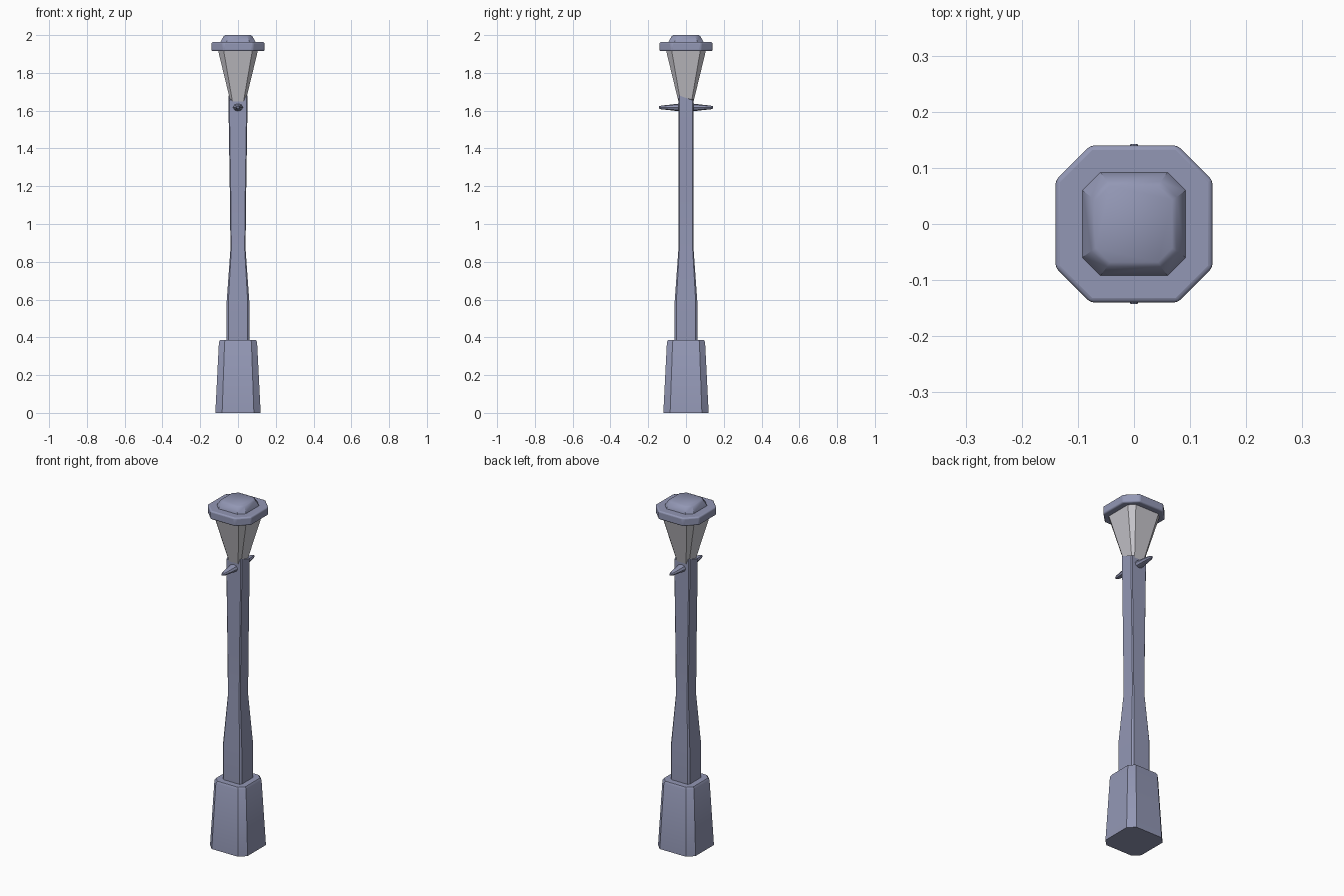
import bpy, bmesh, math

if "Cube" in bpy.data.objects:
    bpy.data.objects.remove(bpy.data.objects["Cube"])


def material(name, rgb):
    m = bpy.data.materials.new(name)
    m.diffuse_color = (*rgb, 1)
    m.use_nodes = True
    m.node_tree.nodes["Principled BSDF"].inputs["Base Color"].default_value = m.diffuse_color
    return m


BLUE = material("blue grey metal", (0.29, 0.31, 0.46))
GLASS = material("pale grey glass", (0.58, 0.57, 0.61))


def octagon(hx, hy, cut, z):
    """Rectangle with its four corners cut off, as a ring of eight points."""
    a, b = hx - cut, hy - cut
    return [(hx, -b, z), (hx, b, z), (a, hy, z), (-a, hy, z),
            (-hx, b, z), (-hx, -b, z), (-a, -hy, z), (a, -hy, z)]


def loft(name, rings, mat, bevel=0.0):
    """Skin a stack of equal rings and close both ends."""
    bm = bmesh.new()
    rows = [[bm.verts.new(p) for p in ring] for ring in rings]
    n = len(rows[0])
    for lo, hi in zip(rows, rows[1:]):
        for i in range(n):
            j = (i + 1) % n
            bm.faces.new((lo[i], lo[j], hi[j], hi[i]))
    bm.faces.new(rows[0][::-1])
    bm.faces.new(rows[-1])
    bmesh.ops.recalc_face_normals(bm, faces=bm.faces)
    mesh = bpy.data.meshes.new(name)
    bm.to_mesh(mesh)
    bm.free()
    mesh.materials.append(mat)
    ob = bpy.data.objects.new(name, mesh)
    bpy.context.collection.objects.link(ob)
    if bevel:
        mod = ob.modifiers.new("soft edges", 'BEVEL')
        mod.width = bevel
        mod.segments = 3
        mod.limit_method = 'ANGLE'
        mod.angle_limit = math.radians(30)
    for o in bpy.context.selected_objects:
        o.select_set(False)
    bpy.context.view_layer.objects.active = ob
    ob.select_set(True)
    bpy.ops.object.shade_smooth_by_angle(angle=math.radians(35))
    return ob


# heavy tapered foot
loft("base", [octagon(0.12, 0.12, 0.036, 0),
              octagon(0.101, 0.101, 0.03, 0.375),
              octagon(0.094, 0.094, 0.028, 0.387)], BLUE)

# slim post with a thicker lower part
post = [octagon(0.06, 0.06, 0.009, 0.36), octagon(0.06, 0.06, 0.009, 0.59),
        octagon(0.04, 0.04, 0.005, 0.87), octagon(0.043, 0.04, 0.005, 1.15),
        octagon(0.05, 0.04, 0.005, 1.60)]
# slanted top edge around the lantern
post.append([(x, y, 1.68 if x * y < 0 else 1.655)
             for x, y, _ in octagon(0.05, 0.04, 0.005, 0)])
loft("post", post, BLUE)

# tapering ladder bar, front to back
bar_half = [(0.0, 0.030, 0.024), (0.04, 0.026, 0.020), (0.09, 0.019, 0.014),
            (0.130, 0.012, 0.010), (0.143, 0.006, 0.006)]
stations = [(-y, w, h) for y, w, h in bar_half[:0:-1]] + bar_half
loft("cross_bar", [[(w * math.cos(k * math.tau / 8), y,
                     1.617 + h * math.sin(k * math.tau / 8))
                    for k in range(8)] for y, w, h in stations], BLUE)

# flared glass lantern
loft("lantern_glass", [octagon(0.038, 0.038, 0.010, 1.64),
                       octagon(0.107, 0.107, 0.03, 1.925)], GLASS)

# wide lid and raised crown
loft("lid", [octagon(0.14, 0.14, 0.062, 1.915),
             octagon(0.14, 0.14, 0.062, 1.963)], BLUE, 0.008)
loft("crown", [octagon(0.095, 0.095, 0.032, 1.95),
               octagon(0.091, 0.091, 0.032, 1.968),
               octagon(0.076, 0.076, 0.028, 1.994),
               octagon(0.068, 0.068, 0.025, 2.0)], BLUE)
